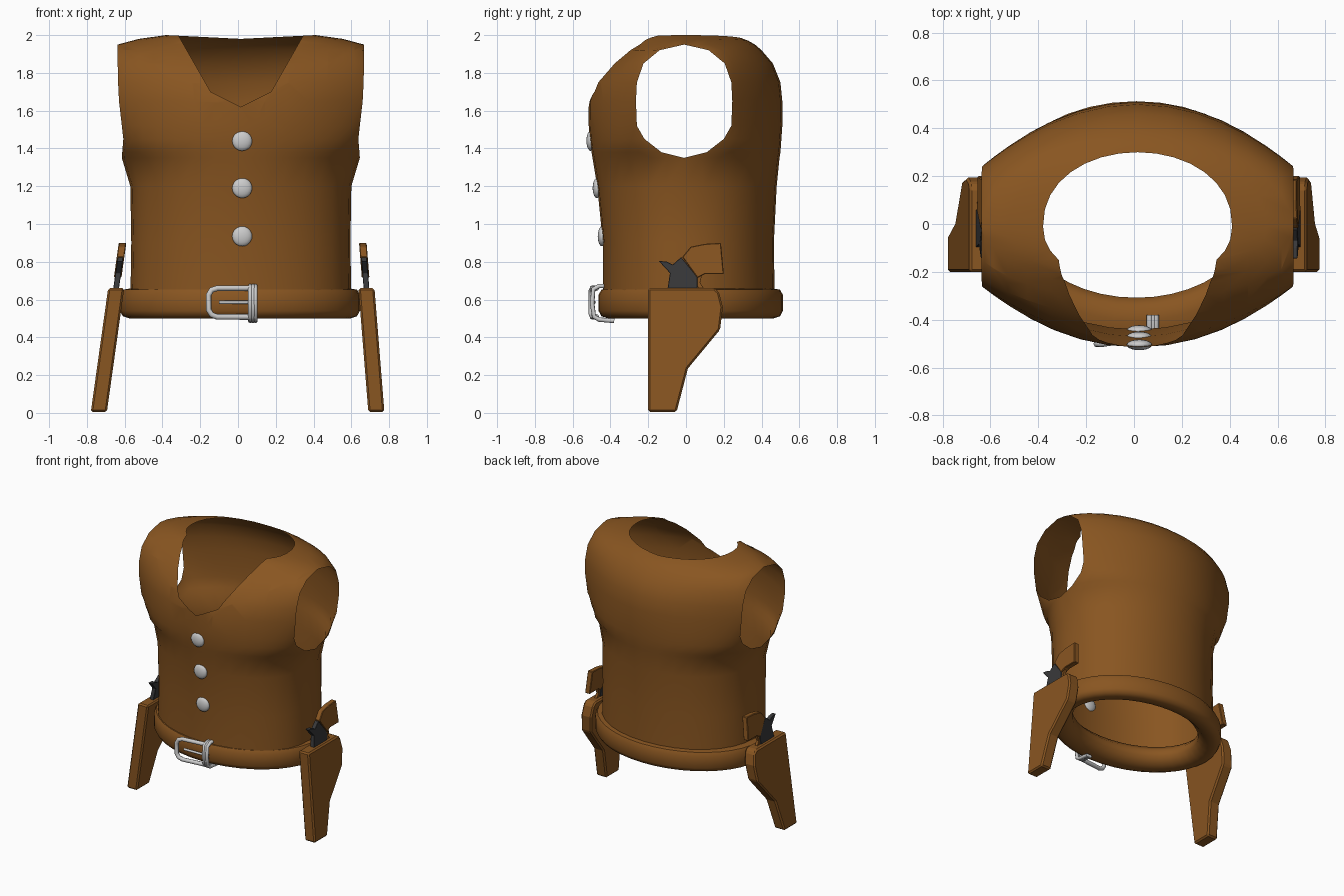
import bpy, bmesh, math
from mathutils import Vector

if "Cube" in bpy.data.objects:
    bpy.data.objects.remove(bpy.data.objects["Cube"])


def material(name, rgb):
    m = bpy.data.materials.new(name)
    m.diffuse_color = (*rgb, 1)
    m.use_nodes = True
    m.node_tree.nodes["Principled BSDF"].inputs["Base Color"].default_value = m.diffuse_color
    return m


leather = material("leather", (0.25, 0.092, 0.015))
dark_metal = material("dark_metal", (0.04, 0.04, 0.042))


def finish(name, bm, mat=None, smooth=None):
    bmesh.ops.recalc_face_normals(bm, faces=bm.faces)
    me = bpy.data.meshes.new(name)
    bm.to_mesh(me)
    bm.free()
    ob = bpy.data.objects.new(name, me)
    bpy.context.collection.objects.link(ob)
    if mat:
        me.materials.append(mat)
    if smooth:
        bpy.ops.object.select_all(action='DESELECT')
        ob.select_set(True)
        bpy.context.view_layer.objects.active = ob
        bpy.ops.object.shade_smooth_by_angle(angle=math.radians(smooth))
    return ob


# Vest: rings of (z, half width, front depth, back depth, armhole half width, roundness, side lift)
CX, CY, N = 0.015, -0.01, 8
RINGS = [
    (0.58, .585, .44, .47, 0, .9, 0), (0.90, .580, .44, .465, 0, .9, 0),
    (1.20, .585, .47, .48, 0, .95, 0), (1.35, .630, .495, .495, 0, 1.05, 0),
    (1.38, .628, .50, .50, .12, 1.2, 0), (1.45, .622, .51, .505, .21, 1.5, 0),
    (1.52, .630, .515, .51, .25, 1.8, 0), (1.65, .645, .515, .51, .255, 2.0, 0),
    (1.75, .650, .485, .50, .25, 2.0, 0), (1.85, .652, .40, .46, .215, 1.8, 0),
    (1.92, .652, .32, .40, .13, 1.4, 0), (1.95, .652, .28, .365, 0, 1.1, 0),
    (1.97, .540, .26, .33, 0, 1.0, .01), (1.98, .395, .25, .30, 0, .9, .02)]


def vest_ring(z, hx, yf, yb, w, b, lift):
    def pt(i, sx, sy):
        s = math.sin(i / N * math.pi / 2)
        c = max(math.cos(i / N * math.pi / 2), 0) ** b if i < N else 0
        depth = (yf if sy < 0 else yb) + sy * -CY
        return (CX + sx * hx * s, CY + sy * (w + (depth - w) * c), z + lift * s)
    return ([pt(i, 1, -1) for i in range(N + 1)] + [pt(i, 1, 1) for i in range(N, -1, -1)] +
            [pt(i, -1, 1) for i in range(1, N + 1)] + [pt(i, -1, -1) for i in range(N, 0, -1)])


bm = bmesh.new()
rows = [[bm.verts.new(p) for p in vest_ring(*r)] for r in RINGS]
cols = len(rows[0])
for a, b in zip(rows, rows[1:]):
    for i in range(cols):
        if i not in (N, 3 * N + 1):          # armholes stay open
            j = (i + 1) % cols
            bm.faces.new((a[i], a[j], b[j], b[i]))
bmesh.ops.remove_doubles(bm, verts=bm.verts, dist=0.0005)

# V-neck: cut along four sloping lines, then drop everything above them
LINES = [(s * m, h) for s in (1, -1) for m, h in ((0.5, 1.62), (1.75, 1.42))]
for m, h in LINES:
    faces = [f for f in bm.faces if f.calc_center_median().y < 0 and f.calc_center_median().z > 1.5]
    geom = set(faces) | {e for f in faces for e in f.edges} | {v for f in faces for v in f.verts}
    bmesh.ops.bisect_plane(bm, geom=list(geom), plane_co=(CX, 0, h), plane_no=(-m, 0, 1))


def in_neck(f):
    c = f.calc_center_median()
    return c.y < -0.1 and all(c.z > h + m * (c.x - CX) for m, h in LINES)


bmesh.ops.delete(bm, geom=[f for f in bm.faces if in_neck(f)], context='FACES')
finish("vest", bm, leather, 50)

# Belt: thick rounded ring around the hem
PROFILE = [(0, .54), (0, .625), (.015, .652), (.06, .66), (.12, .65), (.155, .61),
           (.155, .56), (.11, .515), (.05, .5), (.015, .512)]
bm = bmesh.new()
SEG = 40
rows = []
for k in range(SEG):
    t = 2 * math.pi * k / SEG
    rows.append([bm.verts.new((0.01 + (.635 - d) * math.cos(t), 0.025 + (.488 - d) * math.sin(t), z))
                 for d, z in PROFILE])
for k in range(SEG):
    a, b = rows[k], rows[(k + 1) % SEG]
    for i in range(len(PROFILE)):
        j = (i + 1) % len(PROFILE)
        bm.faces.new((a[i], a[j], b[j], b[i]))
finish("belt", bm, leather, 50)

# Buttons
for n, (y, z) in enumerate(((-.505, 1.44), (-.472, 1.19), (-.445, .935))):
    bm = bmesh.new()
    bmesh.ops.create_uvsphere(bm, u_segments=20, v_segments=10, radius=0.053)
    bmesh.ops.scale(bm, vec=(1, 0.42, 1), verts=bm.verts)
    bmesh.ops.translate(bm, vec=(0.022, y, z), verts=bm.verts)
    finish(f"button_{n + 1}", bm, None, 60)


# Buckle: bevelled wires
def wire(name, pts, r, cyclic=False):
    cu = bpy.data.curves.new(name, 'CURVE')
    cu.dimensions = '3D'
    cu.bevel_depth, cu.bevel_resolution, cu.use_fill_caps = r, 2, True
    sp = cu.splines.new('POLY')
    sp.points.add(len(pts) - 1)
    for p, q in zip(sp.points, pts):
        p.co = (*q, 1)
    sp.use_cyclic_u = cyclic
    bpy.context.collection.objects.link(bpy.data.objects.new(name, cu))


wire("buckle_frame", [(.07, -.475, .66), (-.11, -.495, .66), (-.14, -.5, .65), (-.155, -.5, .625),
                      (-.155, -.5, .545), (-.14, -.5, .52), (-.11, -.495, .508), (.07, -.475, .508)], .015)
wire("buckle_prong", [(-.1, -.49, .585), (.07, -.485, .585)], .009)
for n, x in enumerate((.065, .08, .092)):
    wire(f"buckle_keeper_{n + 1}", [(x, -.38, .67), (x, -.46, .672), (x, -.49, .655), (x, -.497, .58),
                                    (x, -.487, .51), (x, -.46, .494), (x, -.38, .487)], .012)


# Holsters and pistols: side outlines (y, z) extruded and leaned outward
def slab(name, outline, x, lean, thick, mat, bevel):
    bm = bmesh.new()
    sides = [[bm.verts.new((x + lean * (.66 - z) + s * thick / 2, y, z)) for y, z in outline] for s in (-1, 1)]
    bm.faces.new(sides[0])
    bm.faces.new(sides[1][::-1])
    for i in range(len(outline)):
        j = (i + 1) % len(outline)
        bm.faces.new((sides[0][i], sides[0][j], sides[1][j], sides[1][i]))
    ob = finish(name, bm, mat)
    mod = ob.modifiers.new("bevel", 'BEVEL')
    mod.width, mod.segments = bevel, 1


HOLSTER = [(-.2, .66), (.15, .66), (.175, .64), (.195, .56), (.18, .44), (.01, .235), (-.05, .005), (-.2, .005)]
FRAME = [(-.145, .805), (-.1, .8), (-.07, .785), (-.025, .825), (.06, .72), (.06, .64), (-.1, .64), (-.085, .74)]
GRIP = [(-.02, .825), (.025, .88), (.1, .895), (.185, .9), (.2, .735), (.1, .735), (.06, .715)]
GUARD = [(.06, .72), (.085, .73), (.075, .69), (.1, .65), (.075, .64), (.055, .68)]
for side, x, lean in (("left", -.645, -.14), ("right", .68, .08)):
    slab(f"holster_{side}", HOLSTER, x, lean, .085, leather, .01)
    slab(f"pistol_frame_{side}", FRAME, x, lean, .03, dark_metal, .002)
    slab(f"pistol_grip_{side}", GRIP, x, lean, .04, leather, .004)
    slab(f"pistol_guard_{side}", GUARD, x, lean, .02, leather, .001)
